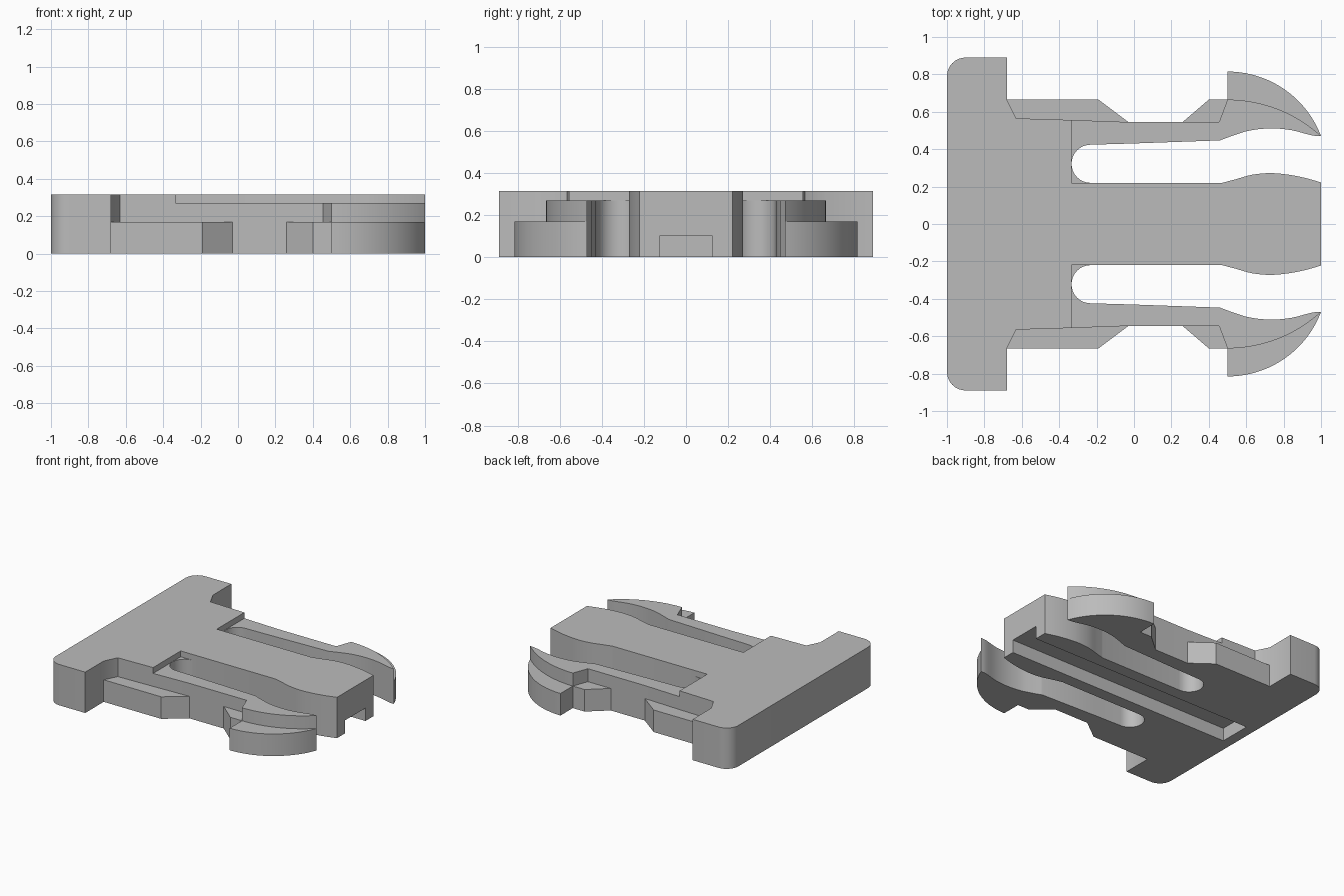
import bpy, bmesh, math
from mathutils import Vector

if "Cube" in bpy.data.objects:
    bpy.data.objects.remove(bpy.data.objects["Cube"], do_unlink=True)

# Plain grey plastic
grey = bpy.data.materials.new("grey_plastic")
grey.use_nodes = True
grey.diffuse_color = (0.5, 0.5, 0.5, 1)
grey.node_tree.nodes["Principled BSDF"].inputs["Base Color"].default_value = grey.diffuse_color

TOP, ARM, LEDGE = 0.315, 0.27, 0.17   # heights of the three levels


def prism(name, outline, z0, z1, side=1):
    """Extrude an outline upward; side=-1 mirrors it across y."""
    bm = bmesh.new()
    face = bm.faces.new([bm.verts.new((x, y * side, z0)) for x, y in outline])
    up = bmesh.ops.extrude_face_region(bm, geom=[face])["geom"]
    bmesh.ops.translate(bm, vec=(0, 0, z1 - z0),
                        verts=[v for v in up if isinstance(v, bmesh.types.BMVert)])
    bmesh.ops.recalc_face_normals(bm, faces=bm.faces)
    mesh = bpy.data.meshes.new(name)
    bm.to_mesh(mesh)
    bm.free()
    mesh.materials.append(grey)
    obj = bpy.data.objects.new(name, mesh)
    bpy.context.collection.objects.link(obj)
    return obj


def arc(cx, cy, r, start, end, n=14):
    angles = [math.radians(start + (end - start) * i / n) for i in range(n + 1)]
    return [(cx + r * math.cos(a), cy + r * math.sin(a)) for a in angles]


def spline(points, n=4):
    """Smooth curve through the points."""
    p = [Vector(q) for q in [points[0], *points, points[-1]]]
    out = []
    for a, b, c, d in zip(p, p[1:], p[2:], p[3:]):
        for i in range(n):
            t = i / n
            out.append(tuple(0.5 * (2 * b + (c - a) * t + (2 * a - 5 * b + 4 * c - d) * t**2
                                    + (3 * b - a - 3 * c + d) * t**3)))
    return out + [points[-1]]


def crown(top, tip=(1, 0.47), x=0.5):
    """Arc from a level start at (x, top) round to the hook tip."""
    run, drop = tip[0] - x, top - tip[1]
    r = (run**2 + drop**2) / (2 * drop)
    return arc(x, top - r, r, 90, math.degrees(math.acos(run / r)), 20)


# Crossbar, shoulder block and centre prong in one full-height piece
bulge = spline([(0.47, 0.22), (0.54, 0.238), (0.63, 0.263), (0.73, 0.272),
                (0.83, 0.263), (0.92, 0.245), (1, 0.222)])
half = (arc(-0.9, 0.79, 0.1, 180, 90, 8)
        + [(-0.68, 0.89), (-0.68, 0.665), (-0.63, 0.565), (-0.335, 0.556), (-0.335, 0.22)]
        + bulge)
body = prism("crossbar_and_centre_prong", half + [(x, -y) for x, y in reversed(half)], 0, TOP)

# Groove along the underside
cutter = prism("groove_cutter", [(-0.92, -0.125), (1.1, -0.125), (1.1, 0.125), (-0.92, 0.125)],
               -0.1, 0.1)
cutter.hide_render = True
cut = body.modifiers.new("groove", "BOOLEAN")
cut.operation, cut.solver, cut.object = "DIFFERENCE", "EXACT", cutter
bpy.context.view_layer.objects.active = body
bpy.ops.object.modifier_apply(modifier=cut.name)
bpy.data.objects.remove(cutter, do_unlink=True)

parts = [body]
inner_edge = spline([(0.46, 0.447), (0.53, 0.473), (0.62, 0.5), (0.73, 0.511),
                     (0.84, 0.502), (0.95, 0.474), (1, 0.47)])
slot_end = arc(-0.232, 0.322, 0.102, 90, 270, 16)
inner_crown, outer_crown = crown(0.665), crown(0.815)

for side, label in ((-1, "front"), (1, "back")):
    # Flexible arm with the rounded slot end at its root
    arm = ([(-0.335, 0.22), (-0.335, 0.556), (-0.03, 0.545), (0.26, 0.545), (0.455, 0.545)]
           + inner_crown[:-1] + inner_edge[::-1] + [(-0.02, 0.43)] + slot_end)
    # Low ledge beside the shoulder
    ledge = [(-0.68, 0.665), (-0.19, 0.665), (-0.03, 0.545), (-0.335, 0.556), (-0.63, 0.565)]
    # Low ramp before the hook
    ramp = [(0.26, 0.545), (0.4, 0.665), (0.5, 0.665), (0.455, 0.545)]
    # Curved outer hook
    hook = outer_crown + inner_crown[-2::-1]
    parts += [prism(label + "_arm", arm, 0, ARM, side),
              prism(label + "_ledge", ledge, 0, LEDGE, side),
              prism(label + "_ramp", ramp, 0, LEDGE, side),
              prism(label + "_hook", hook, 0, LEDGE, side)]

# Smooth curves, crisp corners
bpy.ops.object.select_all(action="DESELECT")
for part in parts:
    part.select_set(True)
bpy.context.view_layer.objects.active = body
bpy.ops.object.shade_smooth_by_angle(angle=math.radians(30))
